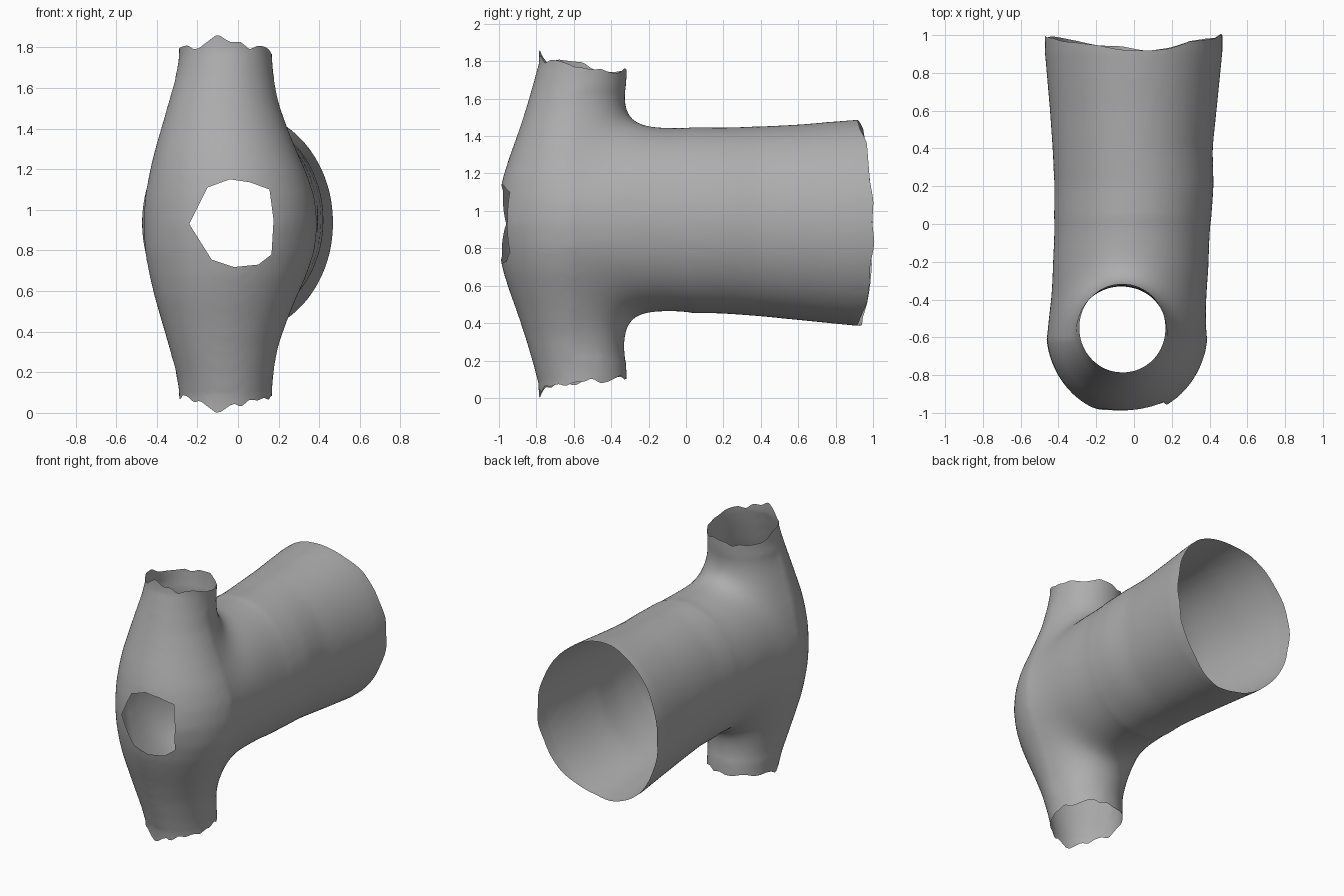
import bpy, bmesh, math, random
from mathutils import Vector

if "Cube" in bpy.data.objects:
    bpy.data.objects.remove(bpy.data.objects["Cube"])

random.seed(4)
SEG = 48
MID = 0.93


def loft(name, rings):
    """Closed tube through rings of points."""
    bm = bmesh.new()
    loops = [[bm.verts.new(p) for p in ring] for ring in rings]
    for a, b in zip(loops, loops[1:]):
        for i in range(SEG):
            j = (i + 1) % SEG
            bm.faces.new((a[i], a[j], b[j], b[i]))
    bm.faces.new(loops[0])
    bm.faces.new(loops[-1])
    bmesh.ops.recalc_face_normals(bm, faces=bm.faces)
    me = bpy.data.meshes.new(name)
    bm.to_mesh(me)
    bm.free()
    ob = bpy.data.objects.new(name, me)
    bpy.context.collection.objects.link(ob)
    return ob


def ellipse(a0, a1, b0, b1):
    """Points of an ellipse filling the box a0..a1, b0..b1."""
    for i in range(SEG):
        t = 2 * math.pi * i / SEG
        yield ((a0 + a1) / 2 + (a1 - a0) / 2 * math.cos(t),
               (b0 + b1) / 2 + (b1 - b0) / 2 * math.sin(t))


# Upright bulging tube: height from middle, x min, x max, y front, y back
half = [(0, -.468, .395, -1.02, -.10), (.13, -.461, .38, -1.005, -.14),
        (.25, -.438, .34, -.98, -.20), (.36, -.412, .29, -.945, -.26),
        (.47, -.38, .245, -.905, -.30), (.6, -.343, .20, -.862, -.325),
        (.75, -.303, .174, -.818, -.32), (.87, -.286, .167, -.787, -.305),
        (1.02, -.28, .16, -.74, -.28)]
profile = [(-d, *r) for d, *r in half[:0:-1]] + half
upright = loft("branch_tube", [[(x, y, MID + d) for x, y in ellipse(*r)]
                               for d, *r in profile])

# Wide tube running to the back: y, x min, x max, z min, z max
trunk = [(-.55, -.41, .375, .52, 1.38), (-.3, -.445, .40, .45, 1.46),
         (0, -.425, .408, .452, 1.45), (.2, -.422, .423, .45, 1.447),
         (.4, -.432, .417, .435, 1.453), (.6, -.446, .438, .415, 1.463),
         (.9, -.472, .468, .385, 1.488), (1.1, -.492, .485, .365, 1.50)]
back = loft("main_tube", [[(x, y, z) for x, z in ellipse(*r)] for y, *r in trunk])

# Fuse both tubes and soften the joint
m = upright.modifiers.new("join", 'BOOLEAN')
m.operation, m.solver, m.object = 'UNION', 'EXACT', back
m = upright.modifiers.new("remesh", 'REMESH')
m.mode, m.voxel_size = 'VOXEL', 0.025
m = upright.modifiers.new("soften", 'SMOOTH')
m.factor, m.iterations = 0.5, 14
dg = bpy.context.evaluated_depsgraph_get()
shell = bpy.data.meshes.new_from_object(upright.evaluated_get(dg))
for o in (upright, back):
    bpy.data.objects.remove(o)

bm = bmesh.new()
bm.from_mesh(shell)

# Extra blending where the two tubes meet
joint = [v for v in bm.verts if -.6 < v.co.y < .02 and abs(v.co.z - MID) < .72]
for _ in range(70):
    bmesh.ops.smooth_vert(bm, verts=joint, factor=.5,
                          use_axis_x=True, use_axis_y=True, use_axis_z=True)


def cut(co, no, faces=None, clear=True):
    faces = list(faces or bm.faces)
    geom = set(faces)
    for f in faces:
        geom.update(f.edges)
        geom.update(f.verts)
    res = bmesh.ops.bisect_plane(bm, geom=list(geom), dist=1e-5, plane_co=co,
                                 plane_no=no, clear_outer=clear)
    return [v for v in res["geom_cut"] if isinstance(v, bmesh.types.BMVert)]


def jag(n, amp):
    """Random torn-edge offset as a function of angle."""
    tab = [random.random() * amp for _ in range(n)]

    def f(ang):
        u = (ang / (2 * math.pi) % 1) * n
        i = int(u) % n
        return tab[i] + (tab[(i + 1) % n] - tab[i]) * (u - int(u))
    return f


# Torn open ends of the upright tube, each with a small front spike
for s in (1, -1):
    rim = cut((0, -.78, MID + s * .86), (0, .146, s))
    tear = jag(30, .042)
    for v in rim:
        spike = max(0, .075 - abs(v.co.x + .10) * .7) if v.co.y < -.6 else 0
        v.co.z += s * max(spike, tear(math.atan2(v.co.y + .55, v.co.x + .06)))

# Open back end, reaching further back at the sides
tear = jag(26, .026)
for v in cut((0, .915, 0), (0, 1, 0)):
    v.co.y += .07 * (v.co.x / .465) ** 2 + tear(math.atan2(v.co.z - .94, v.co.x))

# Front opening: slice along a polygon and remove the inside
hole = [(-.24, .93), (-.15, 1.11), (-.04, 1.15), (.06, 1.135), (.155, 1.10),
        (.175, .95), (.165, .78), (.10, .73), (-.02, .718), (-.13, .755)]
sides = []
for (x0, z0), (x1, z1) in zip(hole, hole[1:] + hole[:1]):
    sides.append((Vector((x0, 0, z0)), Vector((z0 - z1, 0, x1 - x0)).normalized()))


def near(f):
    c = f.calc_center_median()
    return c.y < -.7 and abs(c.x + .03) < .27 and abs(c.z - MID) < .27


for co, no in sides:
    cut(co, no, [f for f in bm.faces if near(f)], clear=False)
inside = [f for f in bm.faces if near(f) and
          all((f.calc_center_median() - co).dot(no) < 1e-5 for co, no in sides)]
bmesh.ops.delete(bm, geom=inside, context='FACES')

for f in bm.faces:
    f.smooth = True
bm.to_mesh(shell)
bm.free()
shell.name = "branching_tube_shell"

# Mid-grey surface
grey = bpy.data.materials.new("mid_grey")
grey.diffuse_color = (.42, .42, .42, 1)
grey.use_nodes = True
grey.node_tree.nodes["Principled BSDF"].inputs["Base Color"].default_value = grey.diffuse_color
shell.materials.clear()
shell.materials.append(grey)
bpy.context.collection.objects.link(bpy.data.objects.new("branching_tube_shell", shell))
